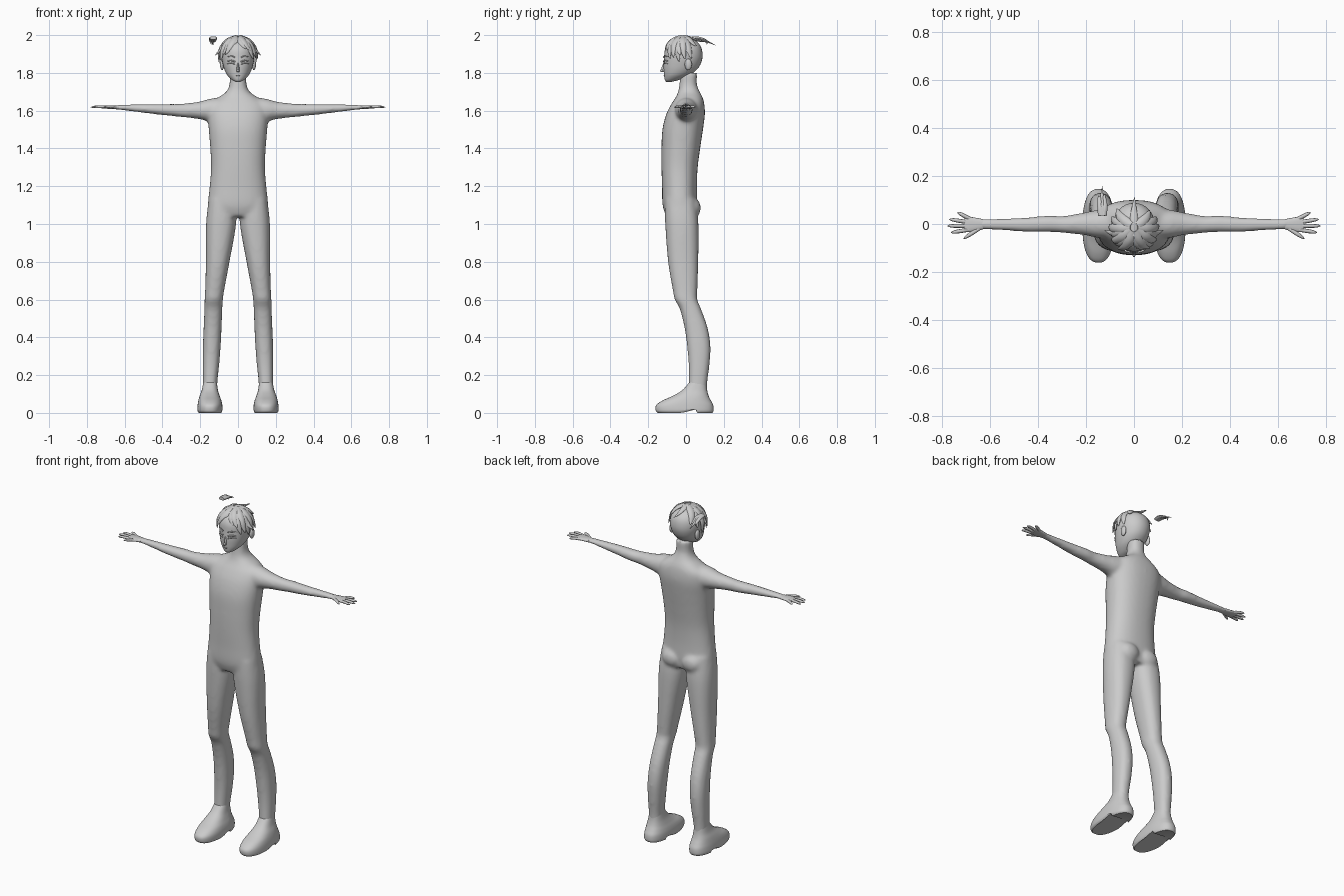
import bpy, bmesh, math
from mathutils import Vector, Matrix

if "Cube" in bpy.data.objects:
    bpy.data.objects.remove(bpy.data.objects["Cube"])

grey = bpy.data.materials.new("plain_grey")
grey.diffuse_color = (0.6, 0.6, 0.6, 1)
grey.use_nodes = True
grey.node_tree.nodes["Principled BSDF"].inputs["Base Color"].default_value = grey.diffuse_color


def smooth_path(pts, k=5):
    """Catmull-Rom interpolation of equal-length number tuples."""
    p = [pts[0]] + list(pts) + [pts[-1]]
    out = []
    for i in range(1, len(p) - 2):
        for j in range(k):
            t = j / k
            out.append([0.5 * (2 * b + (c - a) * t + (2 * a - 5 * b + 4 * c - d) * t * t
                               + (3 * b - a - 3 * c + d) * t ** 3)
                        for a, b, c, d in zip(p[i - 1], p[i], p[i + 1], p[i + 2])])
    return out + [list(pts[-1])]


def skin(bm, rings):
    """Join rings of points into a closed tube."""
    vs = [[bm.verts.new(c) for c in r] for r in rings]
    n = len(vs[0])
    faces = [bm.faces.new(vs[0]), bm.faces.new(vs[-1])]
    for a, b in zip(vs, vs[1:]):
        for i in range(n):
            j = (i + 1) % n
            faces.append(bm.faces.new((a[i], a[j], b[j], b[i])))
    bmesh.ops.recalc_face_normals(bm, faces=faces)


def loft(bm, stations, axis='z', s=1, n=32, e=2.3):
    """Stations are (position, a_min, a_max, b_min, b_max); s=-1 mirrors in x."""
    rings = []
    for t, a0, a1, b0, b1 in smooth_path(stations):
        ring = []
        for i in range(n):
            q = 2 * math.pi * i / n
            c, d = math.cos(q), math.sin(q)
            a = (a0 + a1) / 2 + (a1 - a0) / 2 * math.copysign(abs(c) ** (2 / e), c)
            b = (b0 + b1) / 2 + (b1 - b0) / 2 * math.copysign(abs(d) ** (2 / e), d)
            ring.append((s * a, b, t) if axis == 'z' else (s * t, a, b))
        rings.append(ring)
    skin(bm, rings)


def strand(bm, pts, w, h, up, p=2, n=8):
    """Tapered tube along a path, w wide and h thick along 'up'."""
    path = [Vector(q) for q in smooth_path(pts, 4)]
    rings, m = [], len(path) - 1
    for i, q in enumerate(path):
        tan = (path[min(i + 1, m)] - path[max(i - 1, 0)]).normalized()
        u = up(q) if callable(up) else Vector(up)
        side = tan.cross(u).normalized()
        u = side.cross(tan).normalized()
        r = max(1 - (i / m) ** p, 0.03)
        rings.append([q + side * w * r * math.cos(2 * math.pi * k / n)
                      + u * h * r * math.sin(2 * math.pi * k / n) for k in range(n)])
    skin(bm, rings)


def ball(bm, loc, size):
    m = Matrix.Translation(loc) @ Matrix.Diagonal((*size, 1))
    bmesh.ops.create_uvsphere(bm, u_segments=24, v_segments=14, radius=1, matrix=m)


def finish(bm, name, angle=60):
    me = bpy.data.meshes.new(name)
    bm.to_mesh(me)
    bm.free()
    ob = bpy.data.objects.new(name, me)
    bpy.context.collection.objects.link(ob)
    me.materials.append(grey)
    bpy.ops.object.select_all(action='DESELECT')
    ob.select_set(True)
    bpy.context.view_layer.objects.active = ob
    bpy.ops.object.shade_smooth_by_angle(angle=math.radians(angle))
    return ob


# Body: torso, neck, arms, legs blended into one skin
bm = bmesh.new()
torso = [(1.04, .150, -.105, .055), (1.1, .160, -.124, .060), (1.2, .150, -.127, .058),
         (1.3, .143, -.130, .062), (1.4, .147, -.130, .075), (1.5, .155, -.125, .090),
         (1.58, .160, -.105, .100), (1.635, .150, -.078, .097), (1.67, .105, -.055, .088),
         (1.70, .062, -.042, .073), (1.74, .045, -.035, .058), (1.80, .045, -.030, .060)]
loft(bm, [(z, -r, r, f, b) for z, r, f, b in torso])
arm = [(.08, -.06, .07, 1.54, 1.672), (.15, -.058, .06, 1.543, 1.663), (.21, -.046, .048, 1.556, 1.647),
       (.30, -.037, .033, 1.566, 1.637), (.35, -.034, .036, 1.571, 1.636), (.45, -.033, .028, 1.582, 1.635),
       (.60, -.025, .021, 1.601, 1.632), (.66, -.026, .024, 1.607, 1.628)]
leg = [(1.13, .01, .155, -.112, .05), (1.0, .010, .169, -.110, .066), (.8, .045, .170, -.095, .065),
       (.65, .073, .174, -.070, .060), (.6, .080, .177, -.060, .060), (.55, .083, .178, -.033, .080),
       (.45, .087, .182, -.008, .115), (.35, .092, .186, .006, .130), (.25, .100, .187, .014, .124),
       (.15, .110, .186, .014, .112), (.06, .110, .186, .01, .112)]
for s in (1, -1):
    loft(bm, arm, 'x', s, e=2)
    loft(bm, leg, 'z', s)
    ball(bm, (s * .065, .022, 1.085), (.068, .057, .06))
body = finish(bm, "body")
m = body.modifiers.new("blend", 'REMESH')
m.mode, m.voxel_size, m.use_smooth_shade = 'VOXEL', .010, True
m = body.modifiers.new("soften", 'SMOOTH')
m.factor, m.iterations = .5, 8

# Feet with a raised arch in front of the heel
foot = [(0, .088, .208, -.150, .140), (.012, .083, .215, -.160, .146), (.04, .083, .214, -.158, .144),
        (.065, .088, .210, -.125, .132), (.09, .097, .203, -.070, .120), (.12, .106, .192, -.020, .112),
        (.16, .112, .184, .016, .108)]
for s, side in ((1, "left"), (-1, "right")):
    bm = bmesh.new()
    loft(bm, foot, 'z', s, e=2.4, n=48)
    bmesh.ops.bisect_plane(bm, geom=bm.verts[:] + bm.edges[:] + bm.faces[:],
                           plane_co=(0, .05, 0), plane_no=(0, 1, 0))
    for v in bm.verts:
        if v.co.z < .016 and -.02 < v.co.y < .051:
            v.co.z += .018 * (v.co.y + .02) / .07
    finish(bm, side + "_foot", 45)

# Hands
tips = [(.645, -.018, .712, -.062), (.69, -.024, .765, -.036), (.695, -.008, .78, -.008),
        (.695, .008, .772, .02), (.685, .022, .737, .049)]
for s, side in ((1, "left"), (-1, "right")):
    bm = bmesh.new()
    loft(bm, [(.63, -.022, .020, 1.607, 1.628), (.66, -.030, .026, 1.608, 1.628),
              (.69, -.034, .030, 1.610, 1.627), (.71, -.028, .026, 1.612, 1.625)], 'x', s, n=20)
    for x0, y0, x1, y1 in tips:
        strand(bm, [(s * x0, y0, 1.618), (s * (x0 + x1) / 2, (y0 + y1) / 2, 1.621), (s * x1, y1, 1.618)],
               .0085, .0075, (0, 0, 1), p=6)
    finish(bm, side + "_hand")

# Head with nose and ears
bm = bmesh.new()
head = [(1.753, .012, -.105, -.075), (1.763, .032, -.112, -.035), (1.785, .055, -.116, .015),
        (1.81, .069, -.118, .05), (1.84, .079, -.119, .074), (1.88, .087, -.116, .087),
        (1.92, .087, -.112, .085), (1.95, .075, -.096, .072), (1.973, .050, -.065, .045),
        (1.985, .012, -.025, .005)]
loft(bm, [(z, -r, r, f, b) for z, r, f, b in head], e=2.1)
strand(bm, [(0, -.112, 1.808), (0, -.118, 1.83), (0, -.112, 1.862)], .009, .014, (0, -1, 0))
ball(bm, (0, -.127, 1.812), (.007, .011, .007))
for s in (1, -1):
    ball(bm, (s * .084, .012, 1.845), (.011, .019, .030))
finish(bm, "head")

# Eyelids, brows and mouth as fine raised lines
bm = bmesh.new()
for s in (1, -1):
    for z, w in ((1.862, .004), (1.848, .002), (1.885, .003)):
        strand(bm, [(s * .016, -.118, z - .003), (s * .036, -.112, z + .004), (s * .060, -.092, z - .001)],
               w, .004, (0, -1, 0), p=4)
    strand(bm, [(0, -.117, 1.785), (s * .018, -.112, 1.787)], .002, .003, (0, -1, 0))
finish(bm, "face_lines")

# Hair: overlapping locks swept from a centre parting
centre = Vector((0, -.014, 1.888))


def on_scalp(az, pol, grow=1):
    a, q = math.radians(az), math.radians(pol)
    return centre + Vector((.098 * math.sin(q) * math.sin(a), -.110 * math.sin(q) * math.cos(a),
                            .100 * math.cos(q))) * grow


outward = lambda q: (q - centre).normalized()
bm = bmesh.new()
locks = [(8, 62, 20), (22, 80, 18), (38, 92, 14), (54, 100, 10), (70, 100, 8),
         (86, 104, 8), (102, 92, 10), (120, 66, 14)]
for s in (1, -1):
    for i, (az, end, turn) in enumerate(locks):
        end += 6 * s * (-1) ** i
        pts = [on_scalp(s * (az + turn * k * k), 8 + (end - 8) * k, 1 + .05 * (k > .9) + .03 * (i % 2))
               for k in (0, .3, .6, .85, 1)]
        strand(bm, pts, .021, .010, outward, p=2.4)
# Rear spike along the parting
strand(bm, [(0, -.05, 1.985), (0, .01, 1.988), (0, .06, 1.972), (.002, .112, 1.962)], .02, .01, (0, 0, 1))
# Side flicks
for s in (1, -1):
    strand(bm, [on_scalp(s * 75, 50), on_scalp(s * 78, 75, 1.06), on_scalp(s * 85, 88, 1.25)],
           .014, .008, outward)
finish(bm, "hair")

# Loose floating tuft beside the head
bm = bmesh.new()
for dx, z1, y1 in ((-.010, 1.950, .11), (0, 1.945, .158), (.010, 1.962, .125)):
    strand(bm, [(-.132 + dx * .5, .035, 1.985), (-.132 + dx, .075, 1.982), (-.134 + dx, .11, 1.968),
                (-.132 + dx, y1 + .0, z1)], .013, .009, (0, 0, 1))
finish(bm, "loose_tuft")
